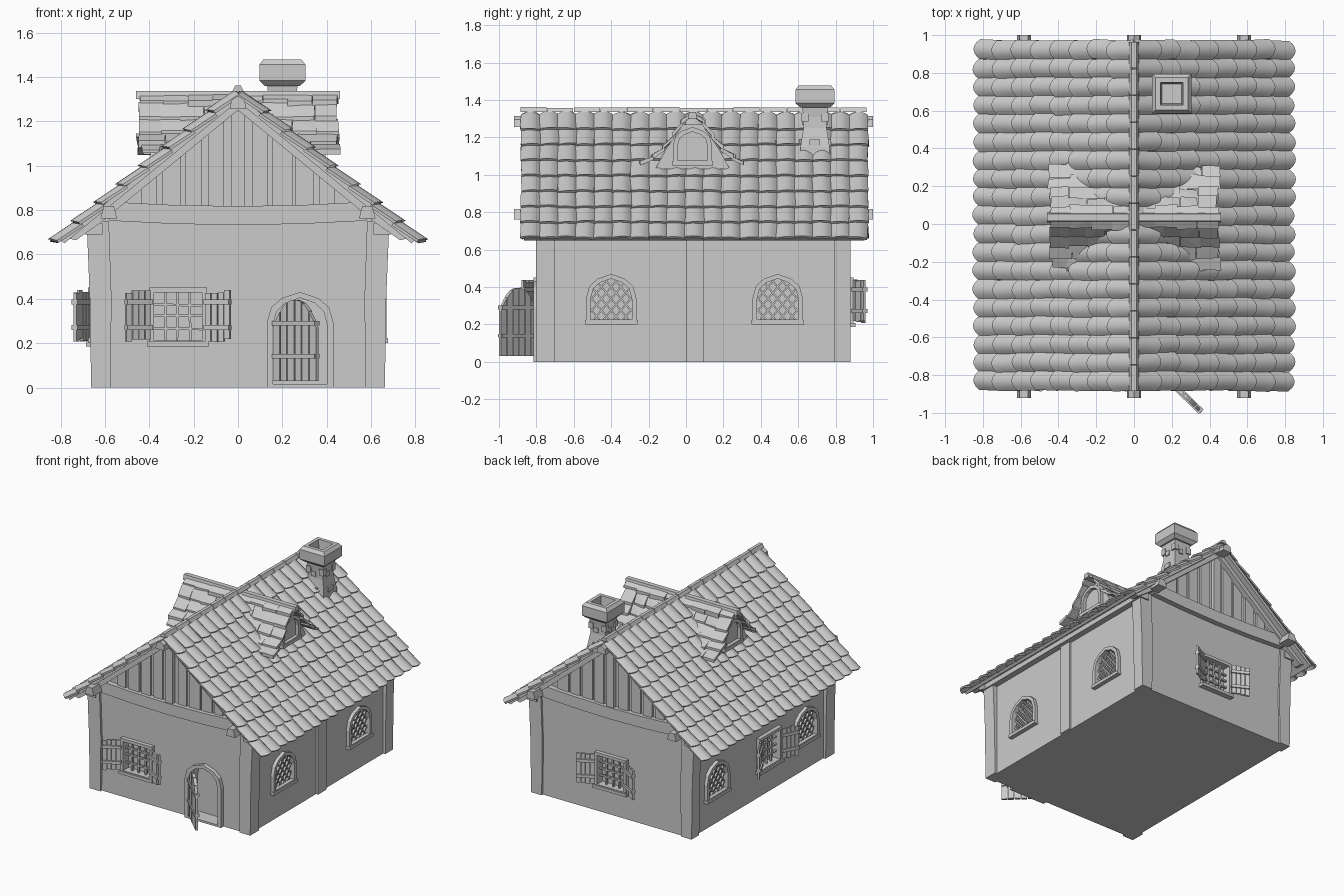
import bpy, bmesh, math, random
from mathutils import Matrix, Vector

if "Cube" in bpy.data.objects:
    bpy.data.objects.remove(bpy.data.objects["Cube"])
random.seed(4)
I = Matrix.Identity(4)
T = lambda x, y, z: Matrix.Translation((x, y, z))
R = lambda deg, ax='Z': Matrix.Rotation(math.radians(deg), 4, ax)
MIRROR = Matrix.Diagonal((-1, 1, 1, 1))
jit = lambda a: random.uniform(-a, a)

def finish(name, bm, smooth=None):
    bmesh.ops.recalc_face_normals(bm, faces=bm.faces)
    me = bpy.data.meshes.new(name)
    bm.to_mesh(me)
    bm.free()
    ob = bpy.data.objects.new(name, me)
    bpy.context.collection.objects.link(ob)
    if smooth:
        bpy.ops.object.select_all(action='DESELECT')
        bpy.context.view_layer.objects.active = ob
        ob.select_set(True)
        bpy.ops.object.shade_smooth_by_angle(angle=math.radians(smooth))
    return ob

def loft(bm, rings, M=I, caps=True):
    vs = [[bm.verts.new(M @ Vector(p)) for p in r] for r in rings]
    n = len(vs[0])
    for a, b in zip(vs, vs[1:]):
        for i in range(n):
            bm.faces.new((a[i], a[(i + 1) % n], b[(i + 1) % n], b[i]))
    if caps:
        bm.faces.new(vs[0])
        bm.faces.new(vs[-1])

def prism(bm, pts, y0, y1, M=I):
    loft(bm, [[(x, y, z) for x, z in pts] for y in (y0, y1)], M)

def box(bm, x0, x1, y0, y1, z0, z1, M=I):
    prism(bm, [(x0, z0), (x1, z0), (x1, z1), (x0, z1)], y0, y1, M)

def frame(bm, outer, inner, y0, y1, M):
    for i in range(len(outer)):
        j = (i + 1) % len(outer)
        prism(bm, [outer[i], outer[j], inner[j], inner[i]], y0, y1, M)

def arch(w, z0, h, s):
    half = [(w, 0), (w, s), (.87 * w, s + .5 * (1 - s)), (.55 * w, s + .8 * (1 - s))]
    pts = half + [(0, 1)] + [(-x, z) for x, z in reversed(half)]
    return [(x, z0 + h * z) for x, z in pts]

def bar(bm, p, q, w, y0, y1, M, poly):
    # flat bar from p to q, clipped to a convex opening
    p, q = Vector(p), Vector(q)
    d, t0, t1 = q - p, 0, 1
    for i, a in enumerate(poly):
        a, b = Vector(a), Vector(poly[(i + 1) % len(poly)])
        n = Vector((a.y - b.y, b.x - a.x))
        den, num = n.dot(d), n.dot(a - p)
        if abs(den) < 1e-9:
            if num > 0:
                return
        elif den > 0:
            t0 = max(t0, num / den)
        else:
            t1 = min(t1, num / den)
    if t1 - t0 > .01:
        a, b, s = p + d * t0, p + d * t1, Vector((-d.y, d.x)).normalized() * w / 2
        prism(bm, [tuple(v) for v in (a - s, b - s, b + s, a + s)], y0, y1, M)

# Wall frames: local x runs along the wall, local -y points outwards
FRONT, BACK = T(0, -.785, 0), T(0, .865, 0) @ R(180)
RIGHT, LEFT = T(.645, 0, 0) @ R(90), T(-.645, 0, 0) @ R(-90)
cut = bmesh.new()

def arched_window(name, M, w=.135, z0=.205, h=.265):
    bm = bmesh.new()
    outer, inner = arch(w, z0, h, .5), arch(w - .025, z0 + .022, h - .047, .5)
    prism(cut, inner, -.05, .035, M)
    frame(bm, outer, inner, -.025, .005, M)
    box(bm, -w - .005, w + .005, -.032, 0, z0 - .005, z0 + .018, M)
    for k in range(-5, 6):
        for s in (1, -1):
            c, zm = k * .052, z0 + h / 2
            bar(bm, (c - .2 * s, zm - .24), (c + .2 * s, zm + .24), .009, 0, .015, M, inner)
    finish(name, bm)

def shutter_window(name, M):
    bm = bmesh.new()
    sq = lambda a: [(-a, .32 - a), (a, .32 - a), (a, .32 + a), (-a, .32 + a)]
    prism(cut, sq(.108), -.05, .035, M)
    frame(bm, sq(.13), sq(.108), -.03, .005, M)
    box(bm, -.14, .14, -.04, 0, .185, .207, M)
    for k in (-1, 0, 1):
        c = k * .053
        bar(bm, (c + jit(.006), .2), (c + jit(.006), .45), .011, 0, .015, M, sq(.108))
        bar(bm, (-.2, .32 + c + jit(.006)), (.2, .32 + c + jit(.006)), .011, 0, .015, M, sq(.108))
    finish(name, bm)
    bm = bmesh.new()
    for S in (I, MIRROR):
        H = M @ S @ T(.125, -.025, 0) @ R(-27)
        for k in range(4):
            a, t = .004 + k * .032, jit(.008)
            box(bm, a, a + .028, -.014, 0, .212 + t, .432 + t, H)
        for z in (.26, .375):
            box(bm, 0, .128, -.024, .006, z, z + .022, H)
    finish(name + "_shutters", bm)

for i, y in enumerate((-.40, .49)):
    arched_window("right_window_%d" % i, RIGHT @ T(y, 0, 0))
for i, y in enumerate((.57, -.48)):
    arched_window("left_window_%d" % i, LEFT @ T(-y, 0, 0))
shutter_window("front_window", FRONT @ T(-.27, 0, 0))
shutter_window("back_window", BACK)
shutter_window("left_window", LEFT @ T(.04, 0, 0))

# Door frame and leaf standing open
D = FRONT @ T(.28, 0, 0)
inner = arch(.122, .015, .39, .68)
prism(cut, inner, -.05, .08, D)
bm = bmesh.new()
frame(bm, arch(.15, 0, .43, .68), inner, -.03, .02, D)
finish("door_frame", bm)
bm = bmesh.new()
H = T(.165, -.805, 0) @ R(-44) @ T(.135, 0, 0)
top = lambda x: .27 + .125 * (1 - min(1, abs(x) / .135) ** 2.2)
for k in range(6):
    a = -.133 + k * .0455
    b = a + .04
    prism(bm, [(a, .03), (b, .03), (b, top(b)), ((a + b) / 2, top((a + b) / 2)), (a, top(a))], -.012, .008 + jit(.003), H)
for z in (.13, .28):
    box(bm, -.133, .133, -.02, .014, z, z + .02, H)
finish("door_leaf", bm)

# House body with recessed openings
bm = bmesh.new()
prism(bm, [(-.645, 0), (.645, 0), (.645, .76), (0, 1.285), (-.645, .76)], -.785, .865)
walls = finish("walls", bm)
cutter = finish("opening_cutter", cut)
cutter.hide_render = True
mod = walls.modifiers.new("openings", 'BOOLEAN')
mod.object, mod.solver = cutter, 'EXACT'
dg = bpy.context.evaluated_depsgraph_get()
walls.data = bpy.data.meshes.new_from_object(walls.evaluated_get(dg))
walls.modifiers.clear()
bpy.data.objects.remove(cutter)

# Corner posts, side post, eave plates and purlins
bm = bmesh.new()
for S in (I, MIRROR):
    for y0, y1 in ((-.802, -.70), (.79, .88)):
        prism(bm, [(.575, 0), (.662, 0), (.668, .4), (.682, .75), (.582, .75), (.57, .4)], y0, y1, S)
box(bm, .6, .662, 0, .095, 0, .74)
finish("posts", bm)
bm = bmesh.new()
for S in (I, MIRROR):
    box(bm, .61, .69, -.81, .89, .69, .742, S)
    prism(bm, [(.545, .762), (.62, .762), (.605, .818), (.56, .818)], -.92, 1.0, S)
prism(bm, [(-.037, 1.255), (.037, 1.255), (.03, 1.295), (0, 1.315), (-.03, 1.295)], -.92, 1.0)
finish("purlins", bm)

# Gable timbers: sagging tie beam, rafters, vertical boards
for name, M in (("front", FRONT), ("back", BACK)):
    bm = bmesh.new()
    low = [(-.58, .752), (-.3, .738), (0, .732), (.3, .738), (.58, .752)]
    prism(bm, low + [(x, z + .085) for x, z in reversed(low)], -.04, .01, M)
    for S in (I, MIRROR):
        prism(bm, [(0, 1.305), (.77, .674), (.73, .664), (.62, .742), (0, 1.25)], -.05, .01, M @ S)
    finish(name + "_gable_beams", bm)
    bm = bmesh.new()
    for k in range(-4, 5):
        c, w = k * .1, .03 if k == 0 else .04 + jit(.006)
        a, b = c - w, c + w
        prism(bm, [(a, .80), (b, .80), (b, 1.27 - .82 * abs(b)), (a, 1.27 - .82 * abs(a))],
              -.03 if k == 0 else -.014 + jit(.004), .005, M)
    finish(name + "_gable_boards", bm)

# Roof deck and barrel tiles
bm = bmesh.new()
for S in (I, MIRROR):
    prism(bm, [(0, 1.32), (.80, .664), (.782, .65), (0, 1.29)], -.865, .955, S)
finish("roof_deck", bm)
def tile(bm, M, w=.104, L=.158):
    us, rings = [-1 + k / 3 for k in range(7)], []
    for t in (0, .5, .85, 1):
        end = .022 if t == 1 else 0
        up = [(t * L - end * u * u, u * w / 2, .024 * (1 - u * u) + .016 * t) for u in us]
        rings.append(up + [(x, y * .97, z - .013) for x, y, z in reversed(up)])
    loft(bm, rings, M)
for side, S in (("right", I), ("left", MIRROR)):
    bm = bmesh.new()
    for r in range(8):
        for c in range(19):
            y = -.88 + (c + .5) * 1.85 / 19
            tile(bm, S @ T(0, y, 1.32) @ R(39.4, 'Y') @ T(r * .1305 + jit(.005), 0, 0) @ R(jit(2.5)) @ R(jit(4), 'X'))
    finish(side + "_roof_tiles", bm, 40)
bm = bmesh.new()
for k in range(13):
    y, h = -.885 + k * .1425, jit(.003)
    prism(bm, [(-.026, 1.335), (.026, 1.335), (.012, 1.36 + h), (-.012, 1.36 + h)], y, y + .139)
finish("ridge_cap", bm)

# Dormers with flared shingle roofs on both slopes
prof = [(0, 1.325), (.05, 1.28), (.10, 1.205), (.15, 1.14), (.21, 1.092), (.27, 1.058)]
cut = bmesh.new()
for side, deg in (("right", 90), ("left", -90)):
    M = T(0, .035, 0) @ R(deg)
    bm = bmesh.new()
    prism(bm, [(-.2, 1.03), (.2, 1.03), (.14, 1.14), (.05, 1.27), (-.05, 1.27), (-.14, 1.14)], -.395, -.1, M)
    finish(side + "_dormer_wall", bm)
    arched_window(side + "_dormer_window", M @ T(0, -.395, 0), .105, 1.055, .2)
    bm = bmesh.new()
    for S in (I, MIRROR):
        for k in range(5):
            (x0, z0), (x1, z1) = prof[k], prof[k + 1]
            out, inn = .445 + jit(.015), max(0, (1.33 - (z0 + z1) / 2) / .82 - .05)
            n = max(1, round((out - inn) / .1))
            for i in range(n):
                a, b = (inn + (out - inn) * j / n for j in (i, i + 1))
                e, f, l = jit(.008), .008 + jit(.008), .016 + jit(.005)
                pts = [(x0, -a, z0 - .012), (x0, -b, z0 - .012), (x1 + f, -a, z1 - f), (x1 + f + e, -b - e, z1 - f),
                       (x0, -a, z0 + .006), (x0, -b, z0 + .006), (x1 + f, -a, z1 + l), (x1 + f + e, -b - e, z1 + l)]
                vs = [bm.verts.new(M @ S @ Vector(p)) for p in pts]
                bmesh.ops.convex_hull(bm, input=vs)
    finish(side + "_dormer_shingles", bm)
    bm = bmesh.new()
    prism(bm, [(-.026, 1.30), (.026, 1.30), (.018, 1.336), (-.018, 1.336)], -.46, -.02, M)
    finish(side + "_dormer_ridge", bm)
cut.free()

# Chimney: waisted shaft, hollow cap, a few raised bricks
C = T(.2, .69, 0)
square = lambda a, z: [(-a, -a, z), (a, -a, z), (a, a, z), (-a, a, z)]
bm = bmesh.new()
loft(bm, [square(*p) for p in ((.08, 1.06), (.078, 1.15), (.062, 1.25), (.062, 1.31), (.07, 1.37))], C)
finish("chimney_shaft", bm)
bm = bmesh.new()
loft(bm, [square(*p) for p in ((.08, 1.36), (.104, 1.383), (.104, 1.455), (.086, 1.478), (.06, 1.478), (.052, 1.4))], C)
finish("chimney_cap", bm)
bm = bmesh.new()
for k in range(4):
    B = C @ R(90 * k)
    box(bm, -.03, .005, -.07, -.05, 1.265, 1.3, B)
    box(bm, -.03, .027, -.085, -.05, 1.155, 1.19, B)
    box(bm, .035, .072, -.072, -.035, 1.285, 1.33, B)
finish("chimney_bricks", bm)
